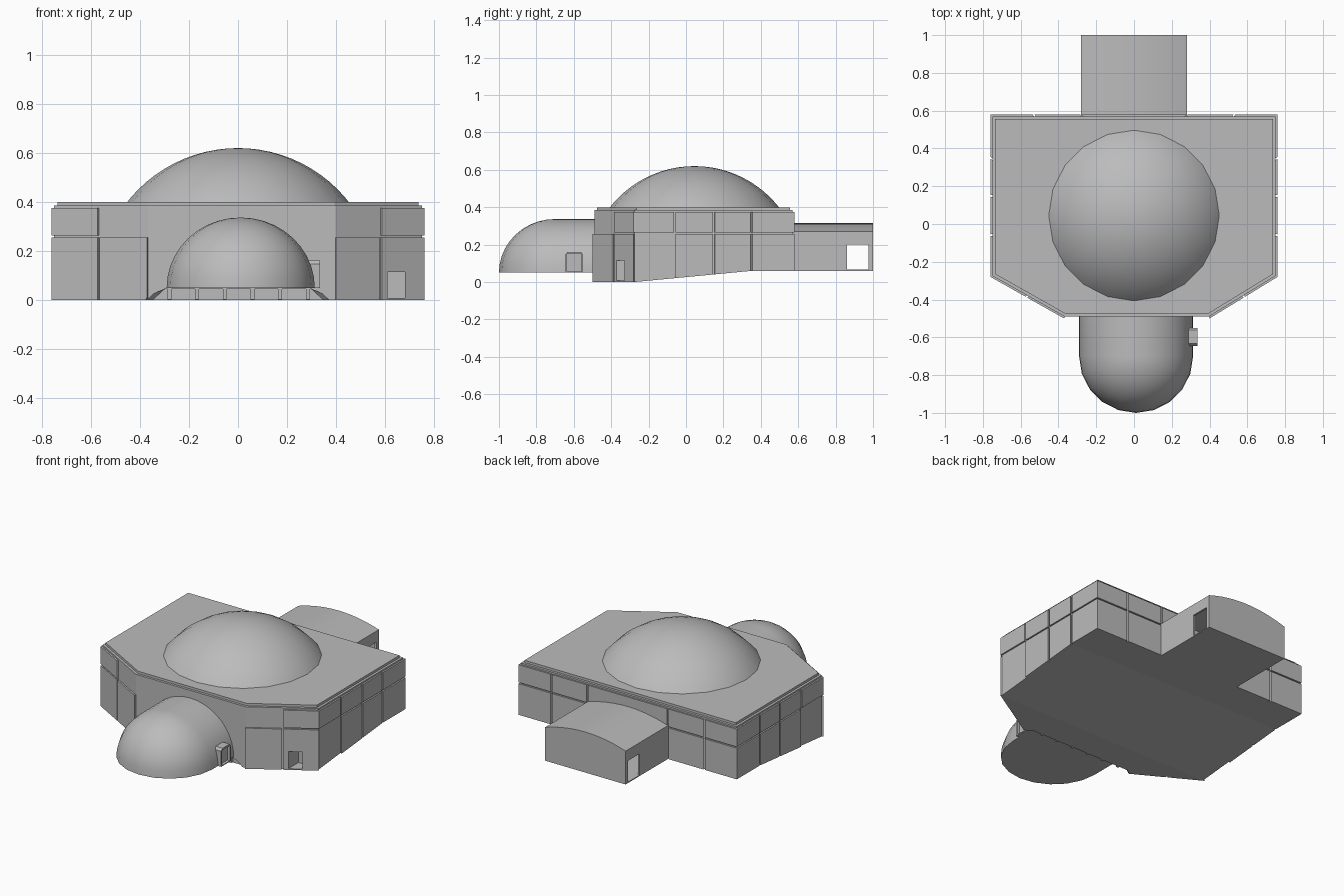
import bpy, bmesh, math
from mathutils import Vector

if "Cube" in bpy.data.objects:
    bpy.data.objects.remove(bpy.data.objects["Cube"], do_unlink=True)

grey = bpy.data.materials.new("plain_grey")
grey.use_nodes = True
COLOUR = (0.5, 0.5, 0.5, 1)
grey.diffuse_color = COLOUR
grey.node_tree.nodes["Principled BSDF"].inputs["Base Color"].default_value = COLOUR

# Outline of the main hall, counter-clockwise from the back left corner
OUTLINE = [Vector(p) for p in ((-.76, .58), (-.76, -.28), (-.37, -.5),
                               (.4, -.5), (.76, -.28), (.76, .58))]
WALL_TOP, FLOOR_BACK = .375, .06


def ground(y):
    """Underside height: level at the front, rising to the back."""
    return FLOOR_BACK * min(1, max(0, (y + .28) / .63))


def finish(bm, name, smooth=False):
    bmesh.ops.recalc_face_normals(bm, faces=bm.faces)
    me = bpy.data.meshes.new(name)
    bm.to_mesh(me)
    bm.free()
    me.materials.append(grey)
    ob = bpy.data.objects.new(name, me)
    bpy.context.collection.objects.link(ob)
    if smooth:
        bpy.ops.object.select_all(action='DESELECT')
        ob.select_set(True)
        bpy.context.view_layer.objects.active = ob
        bpy.ops.object.shade_smooth_by_angle(angle=math.radians(40))
    return ob


def prism(bm, points, shift):
    """Extrude a closed loop of 3D points along a vector."""
    face = bm.faces.new([bm.verts.new(p) for p in points])
    ext = bmesh.ops.extrude_face_region(bm, geom=[face])["geom"]
    bmesh.ops.translate(bm, vec=shift, verts=[v for v in ext if isinstance(v, bmesh.types.BMVert)])


def box(bm, x0, x1, y0, y1, z0, z1):
    prism(bm, [(x0, y0, z0), (x1, y0, z0), (x1, y1, z0), (x0, y1, z0)], (0, 0, z1 - z0))


def inset(points, d):
    """Move every edge of a convex outline inwards by d."""
    result = []
    for i, p in enumerate(points):
        a = (p - points[i - 1]).normalized()
        b = (points[(i + 1) % len(points)] - p).normalized()
        na, nb = Vector((-a.y, a.x)), Vector((-b.y, b.x))
        result.append(p + (na + nb) * d / (1 + na.dot(nb)))
    return result


def cut(ob, cutter):
    mod = ob.modifiers.new("cut", 'BOOLEAN')
    mod.operation, mod.solver, mod.object = 'DIFFERENCE', 'EXACT', cutter
    bpy.context.view_layer.objects.active = ob
    bpy.ops.object.modifier_apply(modifier=mod.name)


def discard(*obs):
    for ob in obs:
        bpy.data.objects.remove(ob, do_unlink=True)


def ring(d, z):
    return [(p.x, p.y, z) for p in inset(OUTLINE, d)]


# Main hall with its sloping underside
bm = bmesh.new()
prism(bm, ring(.01, 0), (0, 0, .385))
for y in (-.28, .35):
    bmesh.ops.bisect_plane(bm, geom=bm.verts[:] + bm.edges[:] + bm.faces[:],
                           plane_co=(0, y, 0), plane_no=(0, 1, 0))
for v in bm.verts:
    if v.co.z < .01:
        v.co.z = ground(v.co.y)
hall = finish(bm, "main_hall")

# Raised roof slab
bm = bmesh.new()
prism(bm, ring(.025, .38), (0, 0, .02))
finish(bm, "roof_slab")

# Wall panels, with gaps between them; each wall lists its splits and levels
SIDE = [.256, .5, .732]
BACK = [.15, .316, .684, .85]
WALLS = [(SIDE[::-1], .26), ([.49], .26), ([], None), ([.51], .26), (SIDE, .26), (BACK, .26)]
WALLS[0] = ([1 - t for t in SIDE[::-1]], .26)
GAP = .005
bm = bmesh.new()
inner = inset(OUTLINE, .012)
for i, (splits, level) in enumerate(WALLS):
    j = (i + 1) % len(OUTLINE)
    length = (OUTLINE[j] - OUTLINE[i]).length
    g = GAP / length
    stops = [0] + splits + [1]
    for a, b in zip(stops, stops[1:]):
        a, b = a + (g if a > 0 else 0), b - (g if b < 1 else 0)
        quad = [OUTLINE[i].lerp(OUTLINE[j], a), OUTLINE[i].lerp(OUTLINE[j], b),
                inner[i].lerp(inner[j], b), inner[i].lerp(inner[j], a)]
        bands = [(0, level - .004), (level + .004, WALL_TOP)] if level else [(0, WALL_TOP)]
        for low, high in bands:
            before = set(bm.verts)
            prism(bm, [(p.x, p.y, low) for p in quad], (0, 0, high - low))
            for v in set(bm.verts) - before:
                if v.co.z < .01:
                    v.co.z = ground(v.co.y)
panels = finish(bm, "wall_panels")

# Doorway in the angled wall and the undercut below the front wall
bm = bmesh.new()
box(bm, .61, .68, -.6, -.27, .008, .115)
door_cutter = finish(bm, "door_cutter")
bm = bmesh.new()
for y, wide in ((-.53, .43), (-.47, .36)):
    for s in (-1, 1):
        bm.verts.new((s * wide, y, -.01))
        bm.verts.new((s * .3, y, .045))
bmesh.ops.convex_hull(bm, input=bm.verts)
under_cutter = finish(bm, "undercut_cutter")
for ob in (hall, panels):
    cut(ob, door_cutter)
    cut(ob, under_cutter)
discard(door_cutter, under_cutter)

# Short ribs in the undercut
bm = bmesh.new()
for k in range(6):
    x = -.28 + k * .113
    box(bm, x - .008, x + .008, -.485, -.465, .002, .05)
finish(bm, "undercut_ribs")

# Large roof dome: the cap of a sphere
RISE, RADIUS = .22, .452
R = (RADIUS ** 2 + RISE ** 2) / (2 * RISE)
bm = bmesh.new()
bmesh.ops.create_uvsphere(bm, u_segments=20, v_segments=40, radius=R)
bmesh.ops.bisect_plane(bm, geom=bm.verts[:] + bm.edges[:] + bm.faces[:],
                       plane_co=(0, 0, R - RISE - .004), plane_no=(0, 0, 1), clear_inner=True)
bmesh.ops.translate(bm, vec=(0, .045, .4 + RISE - R), verts=bm.verts)
finish(bm, "roof_dome", True)

# Front dome: a quarter sphere drawn back into a vault
bm = bmesh.new()
bmesh.ops.create_uvsphere(bm, u_segments=20, v_segments=20, radius=1)
for normal in ((0, 0, 1), (0, -1, 0)):
    bmesh.ops.bisect_plane(bm, geom=bm.verts[:] + bm.edges[:] + bm.faces[:], dist=1e-4,
                           plane_co=(0, 0, 0), plane_no=normal, clear_inner=True)
bmesh.ops.scale(bm, vec=(.302, .3, .287), verts=bm.verts)
arch = [e for e in bm.edges if e.is_boundary and all(abs(v.co.y) < 1e-4 for v in e.verts)]
ext = bmesh.ops.extrude_edge_only(bm, edges=arch)["geom"]
bmesh.ops.translate(bm, vec=(0, .21, 0), verts=[v for v in ext if isinstance(v, bmesh.types.BMVert)])
low = [e for e in bm.edges if e.is_boundary and all(v.co.z < 1e-4 for v in e.verts)]
bmesh.ops.translate(bm, vec=(.011, -.7, .05), verts=bm.verts)
bmesh.ops.contextual_create(bm, geom=low)
finish(bm, "front_dome", True)

# Small side porch with rounded top corners on the front dome
bm = bmesh.new()
porch = [(-.645, .05), (-.55, .05), (-.55, .148), (-.562, .162), (-.633, .162), (-.645, .148)]
prism(bm, [(.26, y, z) for y, z in porch], (.075, 0, 0))
porch_ob = finish(bm, "side_porch")
bm = bmesh.new()
box(bm, .318, .4, -.635, -.56, .056, .15)
cutter = finish(bm, "porch_cutter")
cut(porch_ob, cutter)
discard(cutter)

# Back annex with a shallow barrel roof, hollow, open at both sides
W, EAVE, CROWN = .28, .27, .315


def arched(thick):
    w = W - thick
    xs = [w * (1 - k / 6) for k in range(13)]
    return ([(-w, FLOOR_BACK + thick / 2), (w, FLOOR_BACK + thick / 2)]
            + [(x, EAVE - thick + (CROWN - EAVE) * (1 - (x / w) ** 2)) for x in xs])


bm = bmesh.new()
prism(bm, [(x, .565, z) for x, z in arched(0)], (0, .435, 0))
annex = finish(bm, "back_annex", True)
bm = bmesh.new()
prism(bm, [(x, .6, z) for x, z in arched(.012)], (0, .388, 0))
room = finish(bm, "room_cutter")
bm = bmesh.new()
box(bm, -.4, .4, .86, .975, FLOOR_BACK + .006, .2)
doors = finish(bm, "side_door_cutter")
cut(annex, room)
cut(annex, doors)
discard(room, doors)
